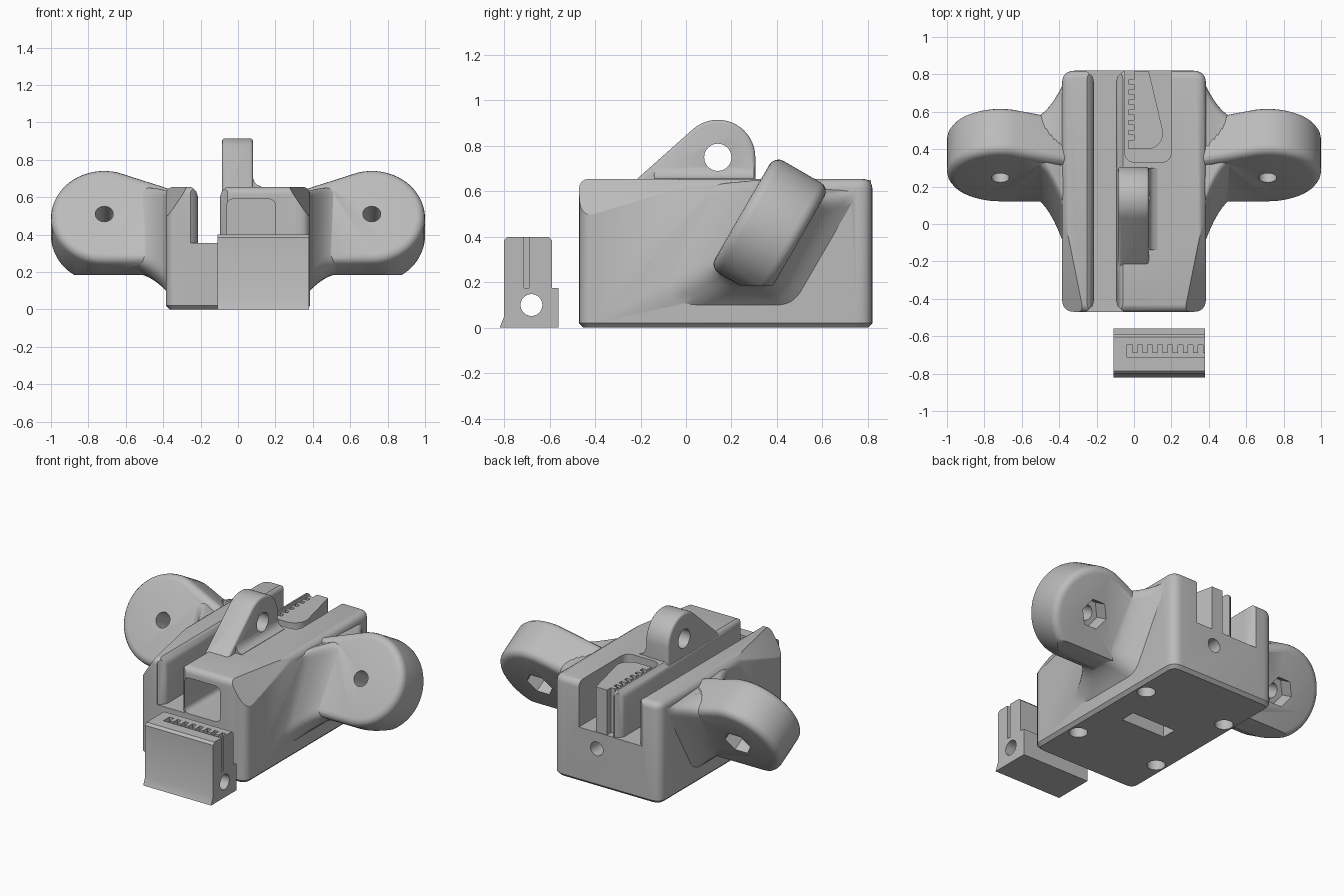
import bpy, bmesh, math
from mathutils import Matrix, Vector

cube = bpy.data.objects.get("Cube")
if cube:
    bpy.data.objects.remove(cube, do_unlink=True)

grey = bpy.data.materials.new("plain_grey")
grey.use_nodes = True
colour = (0.5, 0.5, 0.5, 1)
grey.diffuse_color = colour
grey.node_tree.nodes["Principled BSDF"].inputs["Base Color"].default_value = colour


def loft(rings):
    """Skin a list of equal-length point rings and cap both ends."""
    bm = bmesh.new()
    rows = [[bm.verts.new(p) for p in ring] for ring in rings]
    n = len(rows[0])
    for a, b in zip(rows, rows[1:]):
        for i in range(n):
            bm.faces.new((a[i], a[(i + 1) % n], b[(i + 1) % n], b[i]))
    bm.faces.new(rows[0][::-1])
    bm.faces.new(rows[-1])
    bmesh.ops.recalc_face_normals(bm, faces=bm.faces[:])
    return bm


def prism(pts, axis, lo, hi):
    place = {"x": lambda p, t: (t, p[0], p[1]),
             "y": lambda p, t: (p[0], t, p[1]),
             "z": lambda p, t: (p[0], p[1], t)}[axis]
    return loft([[place(p, t) for p in pts] for t in (lo, hi)])


def arc(cx, cy, r, start, end, n):
    steps = [math.radians(start + (end - start) * i / n) for i in range(n + 1)]
    return [(cx + r * math.cos(a), cy + r * math.sin(a)) for a in steps]


def circle(cx, cy, r, n=32):
    return arc(cx, cy, r, 0, 360, n)[:-1]


def fillet(pts, r, n=6):
    out = []
    for i, p in enumerate(pts):
        p = Vector(p)
        to_prev, to_next = Vector(pts[i - 1]) - p, Vector(pts[(i + 1) % len(pts)]) - p
        a = p + to_prev.normalized() * min(r, to_prev.length * 0.45)
        b = p + to_next.normalized() * min(r, to_next.length * 0.45)
        for k in range(n + 1):
            t = k / n
            out.append(tuple(a * (1 - t) ** 2 + p * 2 * t * (1 - t) + b * t * t))
    return out


def rect(x0, y0, x1, y1):
    return [(x0, y0), (x1, y0), (x1, y1), (x0, y1)]


def comb(start, pitch, count, base, tip):
    out = []
    for i in range(count):
        s = start + i * pitch
        m = s + pitch / 2
        out += [(s, base), (m, base), (m, tip), (s + pitch, tip)]
    return out


def bevel(bm, edges, width, segments):
    bmesh.ops.bevel(bm, geom=edges, offset=width, segments=segments,
                    profile=0.5, affect="EDGES", clamp_overlap=True)


def cut_plane(bm, co, no):
    bmesh.ops.bisect_plane(bm, geom=bm.verts[:] + bm.edges[:] + bm.faces[:],
                           plane_co=co, plane_no=no, clear_outer=True)
    bmesh.ops.holes_fill(bm, edges=[e for e in bm.edges if e.is_boundary])
    bmesh.ops.recalc_face_normals(bm, faces=bm.faces[:])


def make(bm, name):
    mesh = bpy.data.meshes.new(name)
    bm.to_mesh(mesh)
    bm.free()
    ob = bpy.data.objects.new(name, mesh)
    bpy.context.collection.objects.link(ob)
    return ob


def combine(ob, bm, op="DIFFERENCE"):
    tool = make(bm, "tool")
    mod = ob.modifiers.new("combine", "BOOLEAN")
    mod.operation, mod.solver, mod.object = op, "EXACT", tool
    bpy.context.view_layer.objects.active = ob
    bpy.ops.object.modifier_apply(modifier=mod.name)
    bpy.data.objects.remove(tool, do_unlink=True)


def finish(ob):
    ob.data.materials.clear()
    ob.data.materials.append(grey)
    bpy.ops.object.select_all(action="DESELECT")
    ob.select_set(True)
    bpy.context.view_layer.objects.active = ob
    bpy.ops.object.shade_smooth_by_angle(angle=math.radians(32))


def mirrored(bm, side):
    if side < 0:
        bm.transform(Matrix.Scale(-1, 4, (1, 0, 0)))
        bmesh.ops.recalc_face_normals(bm, faces=bm.faces[:])
    return bm


# Main block: rounded top, chamfered foot, tapered front shoulders
bm = prism(fillet(rect(-.385, -.47, .385, .82), .07), "z", 0, .655)
bevel(bm, [e for e in bm.edges if all(v.co.z > .65 for v in e.verts)], .04, 4)
bevel(bm, [e for e in bm.edges if all(v.co.z < .01 for v in e.verts)], .02, 1)
for side in (1, -1):
    cut_plane(bm, (side * .27, -.47, .655), (side * .0998, -.0201, .0656))
carriage = make(bm, "carriage_block")

# Side ears: leaning round plates on flared necks
tilt = Matrix.Translation((.715, .247, .51)) @ Matrix.Rotation(math.radians(-30), 4, "X")
slab = [(.125, .26), (.23, .195), (.38, .19), (.585, .56), (.36, .675)]
foot = [(-.1, .15), (0, .1), (.47, .1), (.76, .6), (.12, .64)]


def ear():
    outline = [(-.415, .15)] + arc(0, 0, .285, 105, -90, 30) + [(-.415, -.285)]
    bm = prism(outline, "y", 0, .28)
    rims = [e for e in bm.edges if e.calc_face_angle() > math.radians(60)]
    bevel(bm, rims, .045, 4)
    bm.transform(tilt)
    cut_plane(bm, (0, 0, .185), (0, 0, -1))
    return bm


def neck():
    rings = []
    for i in range(9):
        s = i / 8
        section = [Vector(a).lerp(Vector(b), s * s) for a, b in zip(slab, foot)]
        rings.append([(.56 - .175 * s, y, z) for y, z in fillet(section, .07)])
    rings.append([(.3, y, z) for _, y, z in rings[-1]])
    return loft(rings)


for side in (1, -1):
    combine(carriage, mirrored(neck(), side), "UNION")
    combine(carriage, mirrored(ear(), side), "UNION")
    for bore in (prism(circle(0, 0, .048), "y", -.1, .4),
                 prism(circle(0, 0, .09, 6), "y", .18, .4)):
        bore.transform(tilt)
        combine(carriage, mirrored(bore, side))

# Long groove with rounded mouths and rounded top lips
lip = [(.06, 0), (.068, .025), (.09, .045), (.1, .053)]
mid_x, mid_y = -.155, .175
right = [(mid_x + w, mid_y + .59 + d) for w, d in lip] + [(mid_x + .1, 1)]
left = [(2 * mid_x - x, y) for x, y in right[::-1]]
back = right + left
plan = back + [(x, 2 * mid_y - y) for x, y in back[::-1]]
combine(carriage, prism(plan, "z", .355, .9))
half = [(mid_x + w, .606 + d) for w, d in lip] + [(mid_x + .1, .8)]
lips = half + [(2 * mid_x - x, z) for x, z in half[::-1]]
combine(carriage, prism(lips, "y", -.7, 1))

# Front pocket and open rear pocket
combine(carriage, prism(fillet(rect(-.06, .357, .2, .59), .04), "y", -.7, 0))
combine(carriage, prism(fillet(rect(-.05, .33, .2, 1), .06), "z", .357, .9))

# Toothed teardrop post in the rear pocket
teeth = [(x, y) for y, x in comb(.8, -.054, 7, 0, -.03)]
post = arc(.07, .485, .085, -90, 12, 10) + [(.08, .815), (0, .815)] + teeth + [(-.03, .4)]
combine(carriage, prism(post, "z", .3, .65), "UNION")

# Pierced lug on top, with a fillet along its foot
bm = prism([(-.277, .6)] + arc(.14, .75, .165, 132, 0, 20) + [(.305, .6)], "x", -.085, .08)
bevel(bm, [e for e in bm.edges if e.calc_face_angle() > math.radians(60)], .015, 3)
combine(carriage, bm, "UNION")
foot_profile = [(.06, .63), (.13, .63), (.125, .657), (.1, .667), (.086, .685), (.078, .71), (.06, .71)]
combine(carriage, prism(foot_profile, "y", -.14, .3), "UNION")
combine(carriage, prism(circle(.14, .75, .06), "x", -.3, .3))

# Screw holes underneath, centre slot and rear screw hole
for x in (-.3, .3):
    for y in (-.155, .47):
        combine(carriage, prism(circle(x, y, .055), "z", -.1, .1))
        combine(carriage, prism(circle(x, y, .035), "z", -.1, .25))
combine(carriage, prism(rect(-.12, .13, .2, .23), "z", -.1, .15))
combine(carriage, prism(circle(.07, .25, .045), "y", .5, 1))
finish(carriage)

# Separate clip with a toothed slot and a cross hole
profile = [(-.82, 0), (-.8, .05), (-.8, .385), (-.785, .4), (-.605, .4), (-.59, .385),
           (-.59, .175), (-.56, .175), (-.56, 0)]
clip = make(prism(profile, "x", -.11, .38), "belt_clip")
slot = [(-.04, -.712), (.45, -.712)] + comb(.45, -.054, 9, -.69, -.648) + [(-.04, -.648)]
combine(clip, prism(slot, "z", .175, .6))
combine(clip, prism(circle(-.68, .1, .048), "x", -.3, .6))
finish(clip)
